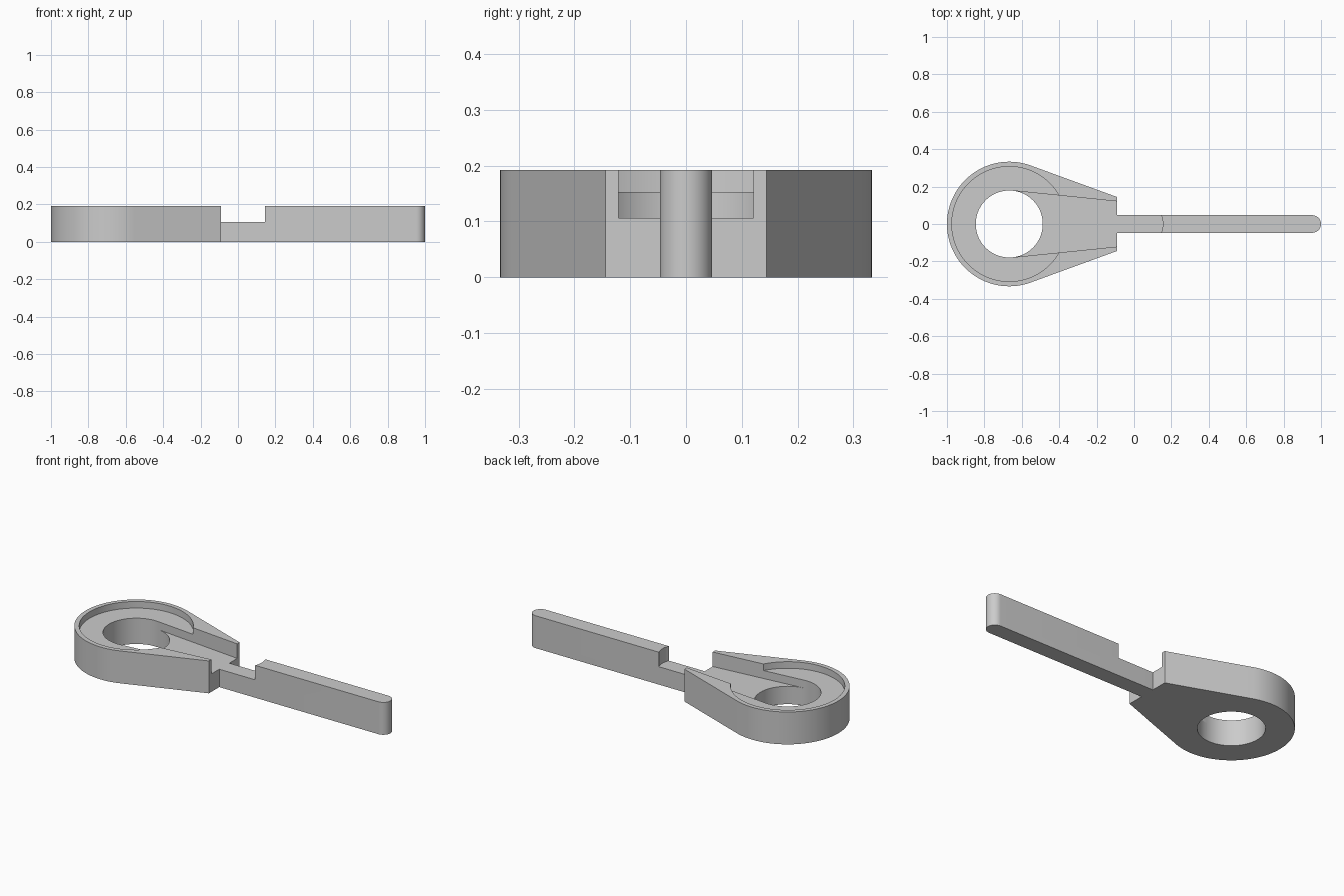
import bpy
import bmesh
from math import cos, sin, pi, acos, atan2, hypot

HEIGHT = 0.192
RING_X = -0.667       # centre of the round head
HEAD_R, RECESS_R, HOLE_R = 0.333, 0.307, 0.179
NECK_X, NECK_Y = -0.09, 0.144
SLOT_Y, SLOT_END = 0.121, 0.155
BAR_R = 0.047

old = bpy.data.objects.get("Cube")
if old:
    bpy.data.objects.remove(old, do_unlink=True)

grey = bpy.data.materials.new("plain grey")
grey.use_nodes = True
colour = (0.6, 0.6, 0.6, 1)
grey.diffuse_color = colour
grey.node_tree.nodes["Principled BSDF"].inputs["Base Color"].default_value = colour


def arc(cx, r, start, end, steps):
    """Points on an arc centred on the long axis."""
    angles = [start + (end - start) * i / steps for i in range(steps + 1)]
    return [(cx + r * cos(a), r * sin(a)) for a in angles]


def tangent_angle(r, x, y):
    """Angle on the head circle whose tangent passes through (x, y)."""
    dx = x - RING_X
    return atan2(y, dx) + acos(r / hypot(dx, y))


def prism(name, outline, bottom, top):
    """Extrude a counter-clockwise outline into a solid."""
    bm = bmesh.new()
    face = bm.faces.new([bm.verts.new((x, y, bottom)) for x, y in outline])
    side = bmesh.ops.extrude_face_region(bm, geom=[face])
    verts = [v for v in side["geom"] if isinstance(v, bmesh.types.BMVert)]
    bmesh.ops.translate(bm, verts=verts, vec=(0, 0, top - bottom))
    bmesh.ops.recalc_face_normals(bm, faces=bm.faces)
    mesh = bpy.data.meshes.new(name)
    bm.to_mesh(mesh)
    bm.free()
    mesh.materials.append(grey)
    obj = bpy.data.objects.new(name, mesh)
    bpy.context.collection.objects.link(obj)
    return obj


# Teardrop head running into a round-ended bar
a = tangent_angle(HEAD_R, NECK_X, NECK_Y)
outline = arc(RING_X, HEAD_R, a, 2 * pi - a, 72)
outline += [(NECK_X, -NECK_Y), (NECK_X, -BAR_R)]
outline += arc(1 - BAR_R, BAR_R, -pi / 2, pi / 2, 24)
outline += [(NECK_X, BAR_R), (NECK_X, NECK_Y)]
body = prism("ring_and_bar", outline, 0, HEIGHT)

# Cutters: through hole, shallow round recess, deeper tapered slot
t = tangent_angle(HOLE_R, NECK_X, SLOT_Y)
tx, ty = RING_X + HOLE_R * cos(t), HOLE_R * sin(t)
slot = [(RING_X, 0), (tx, -ty), (NECK_X, -SLOT_Y)]
slot += arc(SLOT_END - SLOT_Y, SLOT_Y, -pi / 2, pi / 2, 48)
slot += [(NECK_X, SLOT_Y), (tx, ty)]
cutters = [
    prism("hole_cutter", arc(RING_X, HOLE_R, 0, 2 * pi, 72)[:-1], -0.1, 0.4),
    prism("recess_cutter", arc(RING_X, RECESS_R, 0, 2 * pi, 96)[:-1], 0.153, 0.4),
    prism("slot_cutter", slot, 0.106, 0.4),
]
for cutter in cutters:
    cutter.hide_render = True
    mod = body.modifiers.new(cutter.name, "BOOLEAN")
    mod.operation = "DIFFERENCE"
    mod.solver = "EXACT"
    mod.object = cutter

# Apply the cuts, drop the cutters, smooth the round walls
bpy.ops.object.select_all(action="DESELECT")
body.select_set(True)
bpy.context.view_layer.objects.active = body
for cutter in cutters:
    bpy.ops.object.modifier_apply(modifier=cutter.name)
    bpy.data.objects.remove(cutter, do_unlink=True)
bpy.ops.object.shade_smooth_by_angle(angle=pi / 6)
